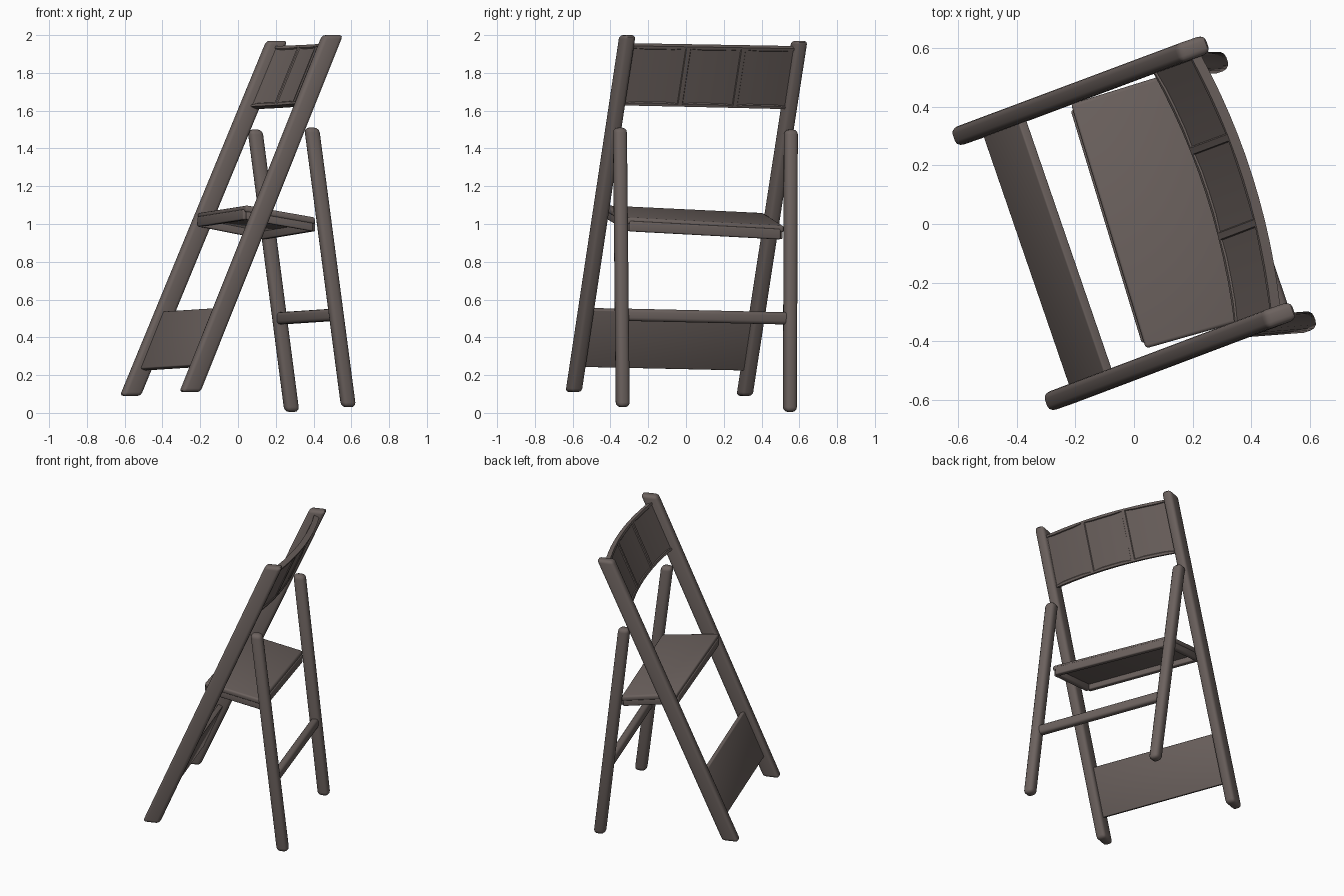
import bpy, bmesh, math
from mathutils import Vector as V

cube = bpy.data.objects.get("Cube")
if cube:
    bpy.data.objects.remove(cube, do_unlink=True)

wood = bpy.data.materials.new("dark_grey_brown_wood")
wood.use_nodes = True
colour = (0.15, 0.122, 0.113, 1)
wood.diffuse_color = colour
wood.node_tree.nodes["Principled BSDF"].inputs["Base Color"].default_value = colour

# Chair axes: towards the back, and across from one rail to the other
BACK = V((0.945, 0.33, 0))
SIDE = V((-0.33, 0.945, 0))
UP = V((0, 0, 1))


def finish(name, bm):
    bmesh.ops.recalc_face_normals(bm, faces=bm.faces)
    me = bpy.data.meshes.new(name)
    bm.to_mesh(me)
    bm.free()
    me.shade_smooth()
    me.set_sharp_from_angle(angle=math.radians(40))
    me.materials.append(wood)
    ob = bpy.data.objects.new(name, me)
    bpy.context.collection.objects.link(ob)


def prism(name, low, high, bevel):
    """Solid between two four-sided rings, with rounded edges."""
    bm = bmesh.new()
    a = [bm.verts.new(p) for p in low]
    b = [bm.verts.new(p) for p in high]
    bm.faces.new(a)
    bm.faces.new(b)
    for i in range(4):
        j = (i + 1) % 4
        bm.faces.new((a[i], a[j], b[j], b[i]))
    bmesh.ops.recalc_face_normals(bm, faces=bm.faces)
    bmesh.ops.bevel(bm, geom=bm.edges[:], offset=bevel, segments=3,
                    profile=0.5, affect='EDGES', clamp_overlap=True)
    finish(name, bm)


def beam(name, p, q, wide, deep, bevel):
    """Bar from p to q; wide and deep are full-size section vectors."""
    corners = [(wide * i + deep * j) / 2
               for i, j in ((-1, -1), (1, -1), (1, 1), (-1, 1))]
    prism(name, [p + c for c in corners], [q + c for c in corners], bevel)


def at_height(line, z):
    p, q = line
    return p.lerp(q, (z - p.z) / (q.z - p.z))


# Long sloping rails and rear legs
rail_l = (V((-0.57, 0.31, 0.09)), V((0.205, 0.60, 1.97)))
rail_r = (V((-0.255, -0.595, 0.11)), V((0.50, -0.31, 2.0)))
leg_l = (V((0.285, 0.55, 0.005)), V((0.09, 0.555, 1.5)))
leg_r = (V((0.585, -0.335, 0.03)), V((0.39, -0.35, 1.51)))
for side, rail, leg in (("left", rail_l, leg_l), ("right", rail_r, leg_r)):
    beam(side + "_rail", *rail, SIDE * 0.066, BACK * 0.108, 0.02)
    beam(side + "_rear_leg", *leg, SIDE * 0.068, BACK * 0.076, 0.026)

# Round-edged bar between the rear legs
beam("rear_stretcher", at_height(leg_l, 0.5), at_height(leg_r, 0.52),
     BACK * 0.05, UP * 0.065, 0.018)

# Low panel between the rails
slope = (rail_r[1] - rail_r[0]).normalized()
normal = SIDE.cross(slope).normalized()
low_l, low_r = at_height(rail_l, 0.38), at_height(rail_r, 0.40)
beam("lower_panel", low_l, low_r, slope * 0.33, normal * 0.032, 0.006)

# Seat board with a rim underneath
seat = [V((-0.215, 0.41, 1.06)), V((0.04, -0.425, 1.10)),
        V((0.41, -0.32, 1.035)), V((0.14, 0.52, 0.99))]
prism("seat_board", [p - UP * 0.036 for p in seat], seat, 0.012)
centre = sum(seat, V()) / 4
rim = [p.lerp(centre, 0.05) - UP * 0.047 for p in seat]
names = ("front", "right", "back", "left")
for i, name in enumerate(names):
    p, q = rim[i], rim[(i + 1) % 4]
    across = (q - p).cross(UP).normalized()
    beam("seat_rim_" + name, p, q, across * 0.034, UP * 0.055, 0.008)

# Curved backrest with three shallow panels on each face
bm = bmesh.new()
STEPS = 12
inset = SIDE * 0.02
ends = [(at_height(rail_l, zl) - inset, at_height(rail_r, zr) + inset)
        for zl, zr in ((1.615, 1.635), (1.935, 1.95))]
rings = []
for i in range(STEPS + 1):
    s = i / STEPS
    bulge = BACK * (0.012 + 0.18 * s * (1 - s))
    low, high = [a.lerp(b, s) + bulge for a, b in ends]
    half = normal * 0.018
    rings.append([bm.verts.new(p) for p in
                  (low - half, high - half, high + half, low + half)])
bm.faces.new(rings[0])
bm.faces.new(rings[-1])
sides = {0: [], 1: [], 2: [], 3: []}
for r, t in zip(rings, rings[1:]):
    for k in range(4):
        n = (k + 1) % 4
        sides[k].append(bm.faces.new((r[k], r[n], t[n], t[k])))
bmesh.ops.recalc_face_normals(bm, faces=bm.faces)
for k in (0, 2):
    for g in range(3):
        faces = sides[k][g * STEPS // 3:(g + 1) * STEPS // 3]
        bmesh.ops.inset_region(bm, faces=faces, thickness=0.016, depth=0)
        bmesh.ops.inset_region(bm, faces=faces, thickness=0.005, depth=-0.006)
finish("backrest", bm)
